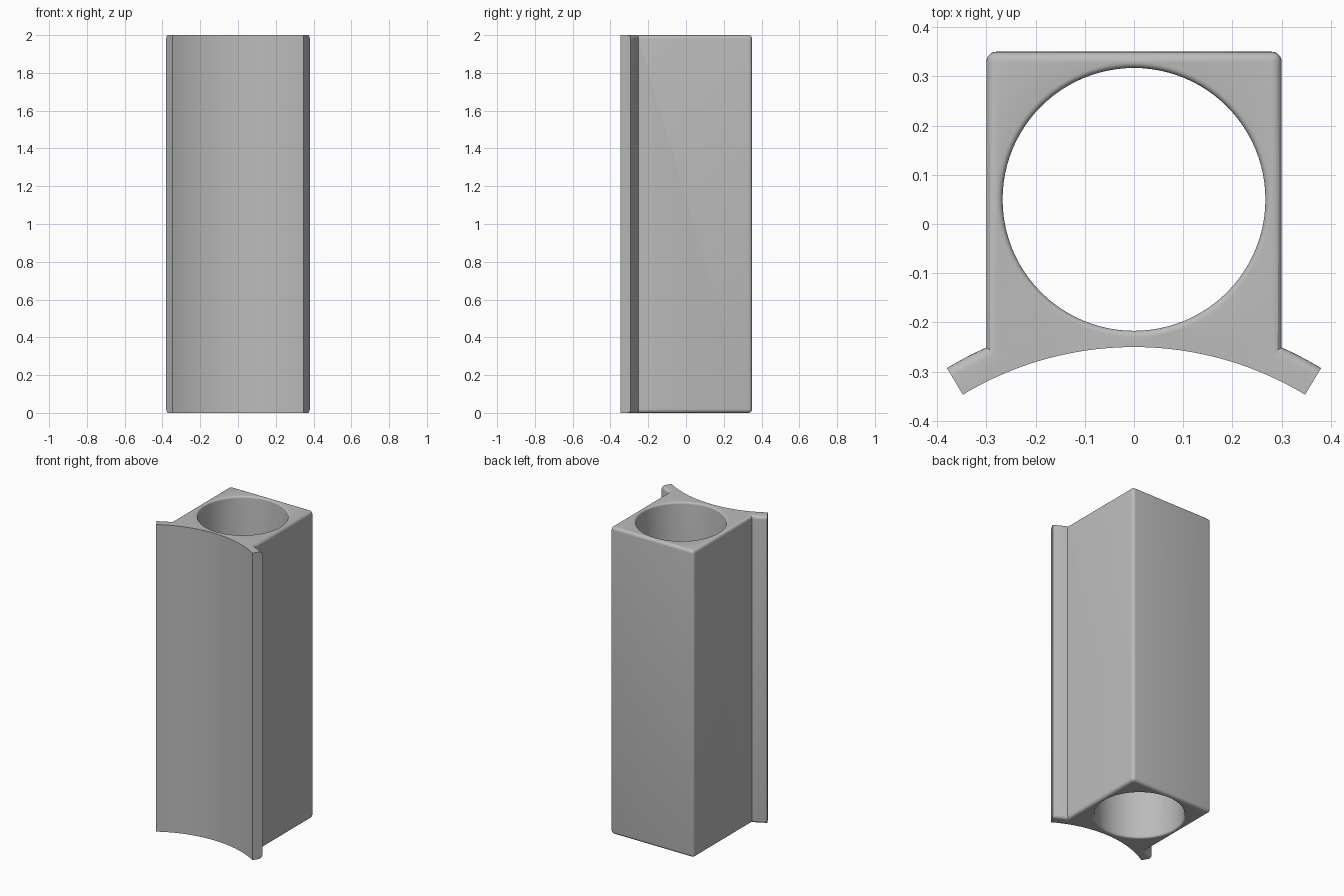
import bpy, bmesh
from math import sin, cos, pi, radians

HEIGHT = 2.0
ARC_Y = -0.923       # axis of the concave front
ARC_R = 0.673
FLANGE_T = 0.063
FLANGE_A = radians(31.1)
BORE_Y, BORE_R = 0.05, 0.267
FILLET, RIM = 0.02, 0.012

if "Cube" in bpy.data.objects:
    bpy.data.objects.remove(bpy.data.objects["Cube"])

grey = bpy.data.materials.new("plain grey")
grey.use_nodes = True
colour = (0.5, 0.5, 0.5, 1)
grey.diffuse_color = colour
grey.node_tree.nodes["Principled BSDF"].inputs["Base Color"].default_value = colour


def finish(name, bm):
    bmesh.ops.recalc_face_normals(bm, faces=bm.faces)
    mesh = bpy.data.meshes.new(name)
    bm.to_mesh(mesh)
    bm.free()
    obj = bpy.data.objects.new(name, mesh)
    bpy.context.collection.objects.link(obj)
    mesh.materials.append(grey)
    return obj


def prism(name, outline, z0, z1, rounded=None):
    """Extrude an outline; fillet the edges whose two ends pass the rule."""
    bm = bmesh.new()
    base = bm.faces.new([bm.verts.new((x, y, z0)) for x, y in outline])
    up = bmesh.ops.extrude_face_region(bm, geom=[base], use_keep_orig=True)
    tops = [v for v in up["geom"] if isinstance(v, bmesh.types.BMVert)]
    bmesh.ops.translate(bm, verts=tops, vec=(0, 0, z1 - z0))
    bmesh.ops.recalc_face_normals(bm, faces=bm.faces)
    if rounded:
        edges = [e for e in bm.edges if rounded(e.verts[0].co, e.verts[1].co)]
        bmesh.ops.bevel(bm, geom=edges, offset=FILLET, segments=5,
                        profile=0.5, affect='EDGES')
    return finish(name, bm)


def arc(radius, y, a0, a1, n):
    steps = [a0 + (a1 - a0) * i / n for i in range(n + 1)]
    return [(radius * sin(a), y + radius * cos(a)) for a in steps]


def combine(target, tool, operation):
    mod = target.modifiers.new(operation.lower(), 'BOOLEAN')
    mod.operation, mod.solver, mod.object = operation, 'EXACT', tool
    bpy.context.view_layer.objects.active = target
    bpy.ops.object.modifier_apply(modifier=mod.name)
    bpy.data.objects.remove(tool)


# Square body: every edge is rounded except those at the front
body = prism("bored_housing",
             [(-0.3, -0.29), (0.3, -0.29), (0.3, 0.35), (-0.3, 0.35)], 0, HEIGHT,
             lambda a, b: max(a.y, b.y) > 0)

# Curved mounting flange, rounded along its rear rims
outer_r = ARC_R + FLANGE_T


def on_rear_rim(a, b):
    return a.z == b.z and all(
        abs((v.x ** 2 + (v.y - ARC_Y) ** 2) ** 0.5 - outer_r) < 0.001 for v in (a, b))


flange = prism("mounting_flange",
               arc(outer_r, ARC_Y, -FLANGE_A, FLANGE_A, 48)
               + arc(ARC_R - 0.05, ARC_Y, FLANGE_A, -FLANGE_A, 48),
               0, HEIGHT, on_rear_rim)
combine(body, flange, 'UNION')

# Concave front
channel = prism("front_channel_cutter", arc(ARC_R, ARC_Y, 0, 2 * pi, 256)[:-1],
                -0.1, HEIGHT + 0.1)
combine(body, channel, 'DIFFERENCE')

# Through bore with rounded rims, lathed from a half profile
flare = [(BORE_R + RIM * (1 - cos(t)), RIM * (1 - sin(t)))
         for t in [pi / 2 * i / 5 for i in range(6)]]
lower = [(0, -0.05), (flare[-1][0], -0.05)] + flare[::-1][1:]
lower = [(0, -0.05), (BORE_R + RIM, -0.05)] + [
    (BORE_R + RIM * (1 - sin(t)), RIM * (1 - cos(t)))
    for t in [pi / 2 * i / 5 for i in range(6)]]
profile = lower + [(r, HEIGHT - z) for r, z in reversed(lower)]
bm = bmesh.new()
pts = [bm.verts.new((r, BORE_Y, z)) for r, z in profile]
line = [bm.edges.new(pair) for pair in zip(pts, pts[1:])]
bmesh.ops.spin(bm, geom=pts + line, cent=(0, BORE_Y, 0), axis=(0, 0, 1),
               angle=2 * pi, steps=96, use_merge=True)
bmesh.ops.remove_doubles(bm, verts=bm.verts, dist=0.00001)
combine(body, finish("bore_cutter", bm), 'DIFFERENCE')

# Smooth shading with crisp edges
bpy.ops.object.select_all(action='DESELECT')
body.select_set(True)
bpy.context.view_layer.objects.active = body
bpy.ops.object.shade_smooth_by_angle(angle=radians(30))
